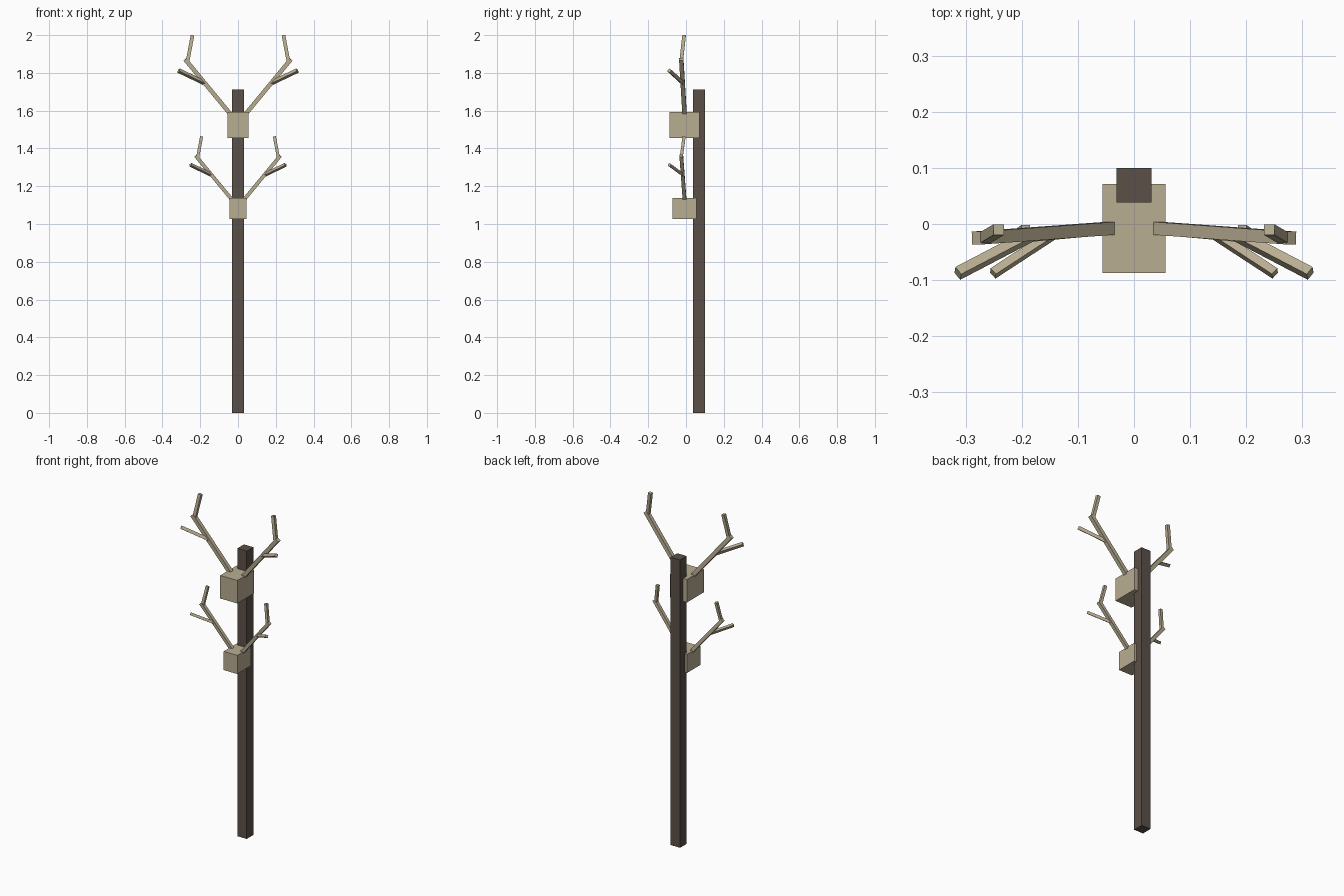
import bpy, bmesh
from mathutils import Vector

if "Cube" in bpy.data.objects:
    bpy.data.objects.remove(bpy.data.objects["Cube"])


def material(name, rgb):
    m = bpy.data.materials.new(name)
    m.diffuse_color = (*rgb, 1)
    m.use_nodes = True
    m.node_tree.nodes["Principled BSDF"].inputs["Base Color"].default_value = m.diffuse_color
    return m


WOOD = material("dark wood", (0.105, 0.080, 0.065))
BONE = material("pale bone", (0.485, 0.423, 0.288))


def hull(name, points, mat):
    # eight points: first four are one end, last four the other
    bm = bmesh.new()
    v = [bm.verts.new(p) for p in points]
    bm.faces.new(v[:4])
    bm.faces.new(v[4:])
    for i in range(4):
        j = (i + 1) % 4
        bm.faces.new((v[i], v[j], v[4 + j], v[4 + i]))
    bmesh.ops.recalc_face_normals(bm, faces=bm.faces)
    me = bpy.data.meshes.new(name)
    bm.to_mesh(me)
    bm.free()
    me.materials.append(mat)
    bpy.context.collection.objects.link(bpy.data.objects.new(name, me))


def block(name, x, y0, y1, z0, z1, mat):
    hull(name, [(sx * x, y, z) for z in (z0, z1)
                for sx, y in ((-1, y0), (1, y0), (1, y1), (-1, y1))], mat)


def bar(name, a, b, width, ref, side, mat):
    # square bar from a to b, one face turned towards ref; side mirrors in x
    a, b = Vector(a), Vector(b)
    d = (b - a).normalized()
    u = d.cross(Vector(ref)).normalized()
    w = u.cross(d)
    h = width / 2
    pts = [p + u * i * h + w * j * h for p in (a, b)
           for i, j in ((-1, -1), (1, -1), (1, 1), (-1, 1))]
    hull(name, [(p.x * side, p.y, p.z) for p in pts], mat)


# Post
block("post", 0.031, 0.038, 0.1, 0, 1.713, WOOD)

# Skull blocks with a pair of antlers each
for label, s, thick, y0, y1, z0, top in (
        ("upper", 1.0, 1.0, -0.087, 0.071, 1.456, 1.593),
        ("lower", 0.8, 0.85, -0.071, 0.056, 1.027, 1.138)):
    block(label + "_skull", 0.056 * s, y0, y1, z0, top, BONE)

    def at(x, y, z):
        return (x * s, y, top + z * s)

    for side, hand in ((1, "right"), (-1, "left")):
        n = f"{label}_{hand}_antler"
        bar(n + "_beam", at(0.033, -0.007, -0.02), at(0.28, -0.025, 0.279),
            0.023 * thick, (0, 1, 0), side, BONE)
        bar(n + "_top_tine", at(0.268, -0.026, 0.262), at(0.241, -0.010, 0.406),
            0.019 * thick, (0, 1, 0), side, BONE)
        bar(n + "_front_tine", at(0.18, -0.018, 0.155), at(0.314, -0.088, 0.219),
            0.018 * thick, (-0.12, 0.58, 0.82), side, BONE)
